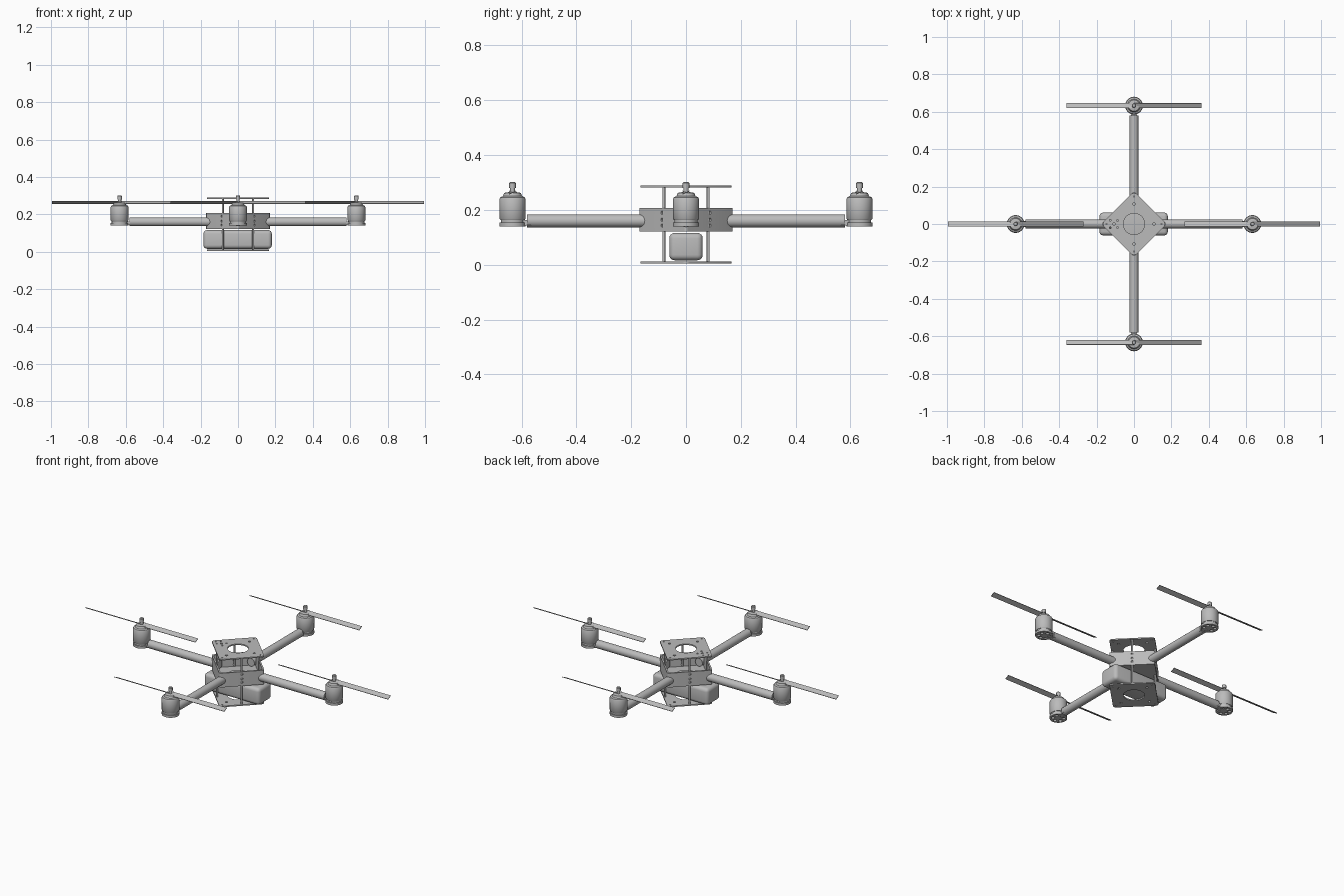
import bpy, bmesh
from math import pi, cos, sin, radians
from mathutils import Matrix, Vector

if "Cube" in bpy.data.objects:
    bpy.data.objects.remove(bpy.data.objects["Cube"], do_unlink=True)

grey = bpy.data.materials.new("plain_grey")
grey.use_nodes = True
GREY = (0.5, 0.5, 0.5, 1)
grey.diffuse_color = GREY
grey.node_tree.nodes["Principled BSDF"].inputs["Base Color"].default_value = GREY


def finish(bm, name, smooth=True):
    bmesh.ops.recalc_face_normals(bm, faces=bm.faces)
    mesh = bpy.data.meshes.new(name)
    bm.to_mesh(mesh)
    bm.free()
    obj = bpy.data.objects.new(name, mesh)
    bpy.context.collection.objects.link(obj)
    mesh.materials.append(grey)
    if smooth:
        bpy.ops.object.select_all(action='DESELECT')
        obj.select_set(True)
        bpy.context.view_layer.objects.active = obj
        bpy.ops.object.shade_smooth_by_angle(angle=radians(35))
    return obj


def add_cylinder(bm, centre, radius, depth, sides=24, turn=Matrix()):
    bmesh.ops.create_cone(bm, cap_ends=True, segments=sides, radius1=radius, radius2=radius,
                          depth=depth, matrix=Matrix.Translation(centre) @ turn)


def add_box(bm, centre, size, turn=Matrix()):
    return bmesh.ops.create_cube(bm, size=1, matrix=Matrix.Translation(centre) @ turn
                                 @ Matrix.Diagonal((*size, 1)))["verts"]


def lathe(name, profile, centre, sides=32):
    bm = bmesh.new()
    verts = [bm.verts.new((r, 0, z)) for r, z in profile]
    edges = [bm.edges.new(pair) for pair in zip(verts, verts[1:])]
    bmesh.ops.spin(bm, geom=verts + edges, cent=(0, 0, 0), axis=(0, 0, 1),
                   angle=2 * pi, steps=sides, use_duplicate=False)
    bmesh.ops.remove_doubles(bm, verts=bm.verts, dist=0.0002)
    bmesh.ops.translate(bm, verts=bm.verts, vec=centre)
    return finish(bm, name)


def diamond(half, corner, z):
    """Outline of a rounded square standing on its corner."""
    points = []
    for k in range(4):
        middle = Matrix.Rotation(k * pi / 2, 3, 'Z') @ Vector(((half - corner) * 2 ** 0.5, 0, z))
        for i in range(7):
            a = k * pi / 2 - pi / 4 + i * pi / 12
            points.append(middle + Vector((cos(a), sin(a), 0)) * corner)
    return points


def add_prism(bm, half, corner, low, high):
    bottom = bm.faces.new([bm.verts.new(p) for p in diamond(half, corner, low)])
    top = bmesh.ops.extrude_face_region(bm, geom=[bottom])["geom"]
    bmesh.ops.translate(bm, vec=(0, 0, high - low),
                        verts=[v for v in top if isinstance(v, bmesh.types.BMVert)])


def cut(obj, cutter_bm):
    cutter = finish(cutter_bm, "hole_cutter", False)
    cutter.hide_render = True
    mod = obj.modifiers.new("holes", 'BOOLEAN')
    mod.operation, mod.solver, mod.object = 'DIFFERENCE', 'EXACT', cutter
    bpy.context.view_layer.objects.active = obj
    bpy.ops.object.modifier_apply(modifier=mod.name)
    bpy.data.objects.remove(cutter, do_unlink=True)


# Top and bottom plates with round openings and screw holes
for name, low in (("top_plate", 0.282), ("bottom_plate", 0.004)):
    bm = bmesh.new()
    add_prism(bm, 0.123, 0.018, low, low + 0.007)
    plate = finish(bm, name)
    holes = bmesh.new()
    add_cylinder(holes, (0, 0, low), 0.057, 0.05, 40)
    for k in range(4):
        a = k * pi / 2
        add_cylinder(holes, (0.108 * cos(a), 0.108 * sin(a), low), 0.007, 0.05, 12)
        add_cylinder(holes, (0.147 * cos(a), 0.147 * sin(a), low), 0.004, 0.05, 12)
    if name == "top_plate":
        for k in range(4):
            a = k * pi / 2 + pi / 4
            add_cylinder(holes, (-0.108 + 0.027 * cos(a), 0.027 * sin(a), low), 0.005, 0.05, 12)
    cut(plate, holes)

# Hollow centre frame with three holes in each wall
bm = bmesh.new()
add_prism(bm, 0.123, 0.01, 0.122, 0.206)
frame = finish(bm, "centre_frame")
hollow = bmesh.new()
add_prism(hollow, 0.114, 0.006, 0.13, 0.3)
cut(frame, hollow)
holes = bmesh.new()
for k in range(4):
    a = k * pi / 2 + pi / 4
    turn = Matrix.Rotation(a, 4, 'Z') @ Matrix.Rotation(pi / 2, 4, 'Y')
    for z in (0.143, 0.164, 0.19):
        add_cylinder(holes, (0.123 * cos(a), 0.123 * sin(a), z), 0.0065, 0.04, 12, turn)
cut(frame, holes)

lathe("centre_hub", [(0, 0.138), (0.058, 0.134), (0.058, 0.128), (0, 0.128)], (0, 0, 0), 40)

# Posts joining the plates
for x in (-0.081, 0.081):
    for y in (-0.081, 0.081):
        bm = bmesh.new()
        add_cylinder(bm, (x, y, 0.146), 0.0055, 0.28, 12)
        finish(bm, "plate_post")

# Battery slung under the frame
bm = bmesh.new()
add_box(bm, (-0.002, 0, 0.066), (0.366, 0.122, 0.1))
bmesh.ops.bevel(bm, geom=bm.edges[:], offset=0.02, segments=4, profile=0.5, affect='EDGES')
finish(bm, "battery")

# Four arms, each with a motor and a propeller
REACH = 0.633
BELL = [(0, 0.163), (0.044, 0.163), (0.0475, 0.168), (0.0475, 0.24), (0.044, 0.246),
        (0.035, 0.25), (0.03, 0.262), (0.012, 0.265), (0, 0.265)]
SHAFT = [(0, 0.26), (0.009, 0.26), (0.009, 0.28), (0.012, 0.28), (0.012, 0.298), (0.009, 0.301), (0, 0.301)]
for k, side in enumerate(("left", "back", "right", "front")):
    a = k * pi / 2
    out = Vector((cos(a), sin(a), 0))
    spin = Matrix.Rotation(a, 4, 'Z')
    hub = out * REACH

    bm = bmesh.new()
    add_cylinder(bm, out * 0.35 + Vector((0, 0, 0.16)), 0.0235, 0.46, 28,
                 spin @ Matrix.Rotation(pi / 2, 4, 'Y'))
    finish(bm, side + "_arm")

    bm = bmesh.new()
    add_box(bm, out * 0.595 + Vector((0, 0, 0.153)), (0.06, 0.034, 0.02), spin)
    finish(bm, side + "_motor_bracket", False)

    bm = bmesh.new()
    add_cylinder(bm, hub + Vector((0, 0, 0.147)), 0.0475, 0.014, 32)
    base = finish(bm, side + "_motor_base")
    holes = bmesh.new()
    for i in range(6):
        b = i * pi / 3 + pi / 6
        add_cylinder(holes, hub + Vector((0.029 * cos(b), 0.029 * sin(b), 0.14)), 0.0095, 0.02, 14)
    cut(base, holes)

    lathe(side + "_stator", [(0, 0.152), (0.042, 0.152), (0.042, 0.165), (0, 0.165)], hub)
    lathe(side + "_motor_bell", BELL, hub)
    lathe(side + "_shaft", SHAFT, hub, 16)

    # Two flat blades pitched in opposite directions
    bm = bmesh.new()
    for s in (-1, 1):
        add_box(bm, hub + Vector((s * 0.181, 0, 0.263)), (0.362, 0.029, 0.003),
                Matrix.Rotation(s * radians(25), 4, 'X'))
    finish(bm, side + "_propeller", False)
